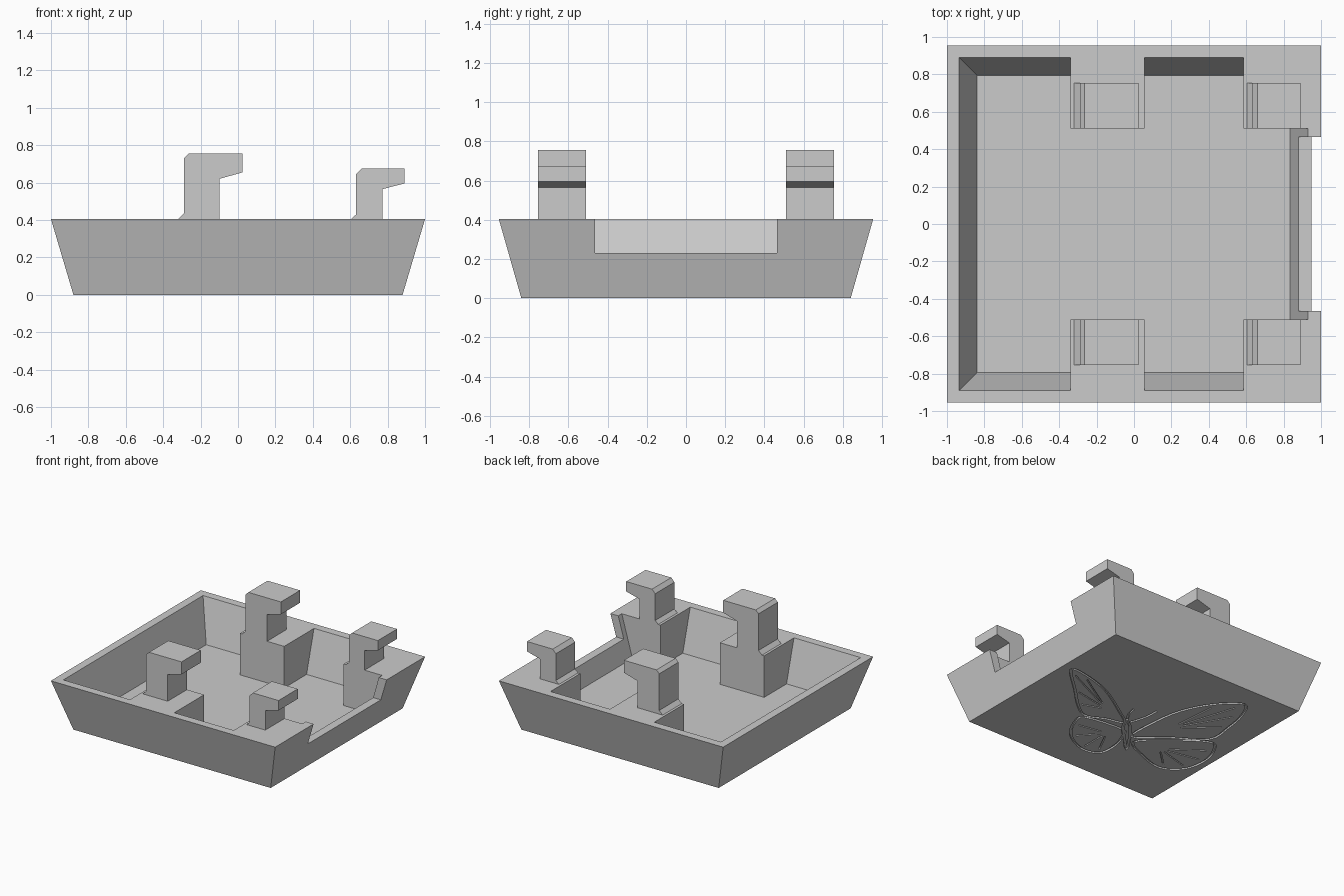
import bpy, bmesh
from mathutils import Vector

if "Cube" in bpy.data.objects:
    bpy.data.objects.remove(bpy.data.objects["Cube"])

grey = bpy.data.materials.new("light_grey")
grey.use_nodes = True
GREY = (0.6, 0.6, 0.6, 1)
grey.diffuse_color = GREY
grey.node_tree.nodes["Principled BSDF"].inputs["Base Color"].default_value = GREY


def make_object(name, bm):
    """Finish a closed solid with its faces turned outwards."""
    bm.normal_update()
    bmesh.ops.recalc_face_normals(bm, faces=bm.faces)
    if bm.calc_volume(signed=True) < 0:
        bmesh.ops.reverse_faces(bm, faces=bm.faces)
    mesh = bpy.data.meshes.new(name)
    bm.to_mesh(mesh)
    bm.free()
    mesh.materials.append(grey)
    ob = bpy.data.objects.new(name, mesh)
    bpy.context.collection.objects.link(ob)
    return ob


def loft(name, lower, upper):
    """Closed solid between two matching outlines."""
    bm = bmesh.new()
    a = [bm.verts.new(p) for p in lower]
    b = [bm.verts.new(p) for p in upper]
    n = len(a)
    bm.faces.new(a[::-1])
    bm.faces.new(b)
    for i in range(n):
        j = (i + 1) % n
        bm.faces.new((a[i], a[j], b[j], b[i]))
    return make_object(name, bm)


def rect(x0, x1, y0, y1, z):
    return [(x0, y0, z), (x1, y0, z), (x1, y1, z), (x0, y1, z)]


def box(name, x0, x1, y0, y1, z0, z1):
    return loft(name, rect(x0, x1, y0, y1, z0), rect(x0, x1, y0, y1, z1))


def cut(target, cutter, self_overlap=False):
    """Subtract a cutter; a cut that would lose faces is undone."""
    before = target.data.copy()
    mod = target.modifiers.new("cut", 'BOOLEAN')
    mod.operation = 'DIFFERENCE'
    mod.solver = 'EXACT'
    mod.use_self = self_overlap
    mod.object = cutter
    bpy.context.view_layer.objects.active = target
    bpy.ops.object.modifier_apply(modifier=mod.name)
    if len(target.data.polygons) < len(before.polygons):
        target.data = before
    bpy.data.objects.remove(cutter)


def smooth_path(points, closed, steps=4):
    """Catmull-Rom interpolation through a few points."""
    pts = [Vector(p) for p in points]
    n = len(pts)
    get = (lambda i: pts[i % n]) if closed else (lambda i: pts[max(0, min(n - 1, i))])
    out = []
    for i in range(n if closed else n - 1):
        a, b, c, d = (get(i + k) for k in (-1, 0, 1, 2))
        for s in range(steps):
            t = s / steps
            out.append(0.5 * (2 * b + (c - a) * t + (2 * a - 5 * b + 4 * c - d) * t * t
                              + (3 * b - a - 3 * c + d) * t ** 3))
    return out if closed else out + [pts[-1]]


def groove(points, closed, depth, width):
    """Ribbon-shaped cutter that follows a path on the underside."""
    path = smooth_path(points, closed)
    n = len(path)
    bm = bmesh.new()
    rings = []
    for i, p in enumerate(path):
        before = path[i - 1] if closed or i else p
        after = path[(i + 1) % n] if closed or i < n - 1 else p
        d = (after - before).normalized()
        side = Vector((-d.y, d.x)) * width / 2
        rings.append([bm.verts.new((q.x, q.y, z)) for q, z in
                      ((p - side, -0.02), (p + side, -0.02), (p + side, depth), (p - side, depth))])
    for i in range(n if closed else n - 1):
        a, b = rings[i], rings[(i + 1) % n]
        for k in range(4):
            m = (k + 1) % 4
            bm.faces.new((a[k], a[m], b[m], b[k]))
    if not closed:
        bm.faces.new(rings[0])
        bm.faces.new(rings[-1])
    return make_object("groove_cutter", bm)


# Tapered tray with a hollow that leaves four pedestals standing
RIM = 0.405
tray = loft("tray", rect(-0.88, 0.88, -0.84, 0.84, 0), rect(-1, 1, -0.955, 0.955, RIM))
hollow = loft("hollow_cutter", rect(-0.84, 0.835, -0.795, 0.795, 0.07),
              rect(-0.935, 0.93, -0.89, 0.89, RIM + 0.001))
for x0, x1 in ((-0.34, 0.055), (0.585, 1.1)):
    for y0, y1 in ((-1.1, -0.51), (0.51, 1.1)):
        cut(hollow, box("pedestal_cutter", x0, x1, y0, y1, -0.1, 0.6))
cut(tray, hollow)

# Low notch in the left wall
cut(tray, box("notch_cutter", 0.7, 1.1, -0.465, 0.465, 0.23, 0.6))

# Butterfly engraved in the underside: wings, body and antennae
left_fore = [(.80, .23), (.67, .24), (.41, .16), (.12, -.02), (0, -.115),
             (.14, -.16), (.285, -.22), (.42, -.14), (.58, .015)]
left_hind = [(.27, -.24), (.28, -.35), (.175, -.515), (-.01, -.61),
             (-.15, -.57), (-.167, -.42), (-.12, -.27), (-.05, -.2)]
right_fore = [(-.18, -.24), (-.165, -.015), (-.21, .275), (-.34, .52), (-.51, .66),
              (-.6, .52), (-.64, .31), (-.64, .1), (-.4, -.07)]
right_hind = [(-.67, .07), (-.77, 0), (-.82, -.17), (-.78, -.35), (-.63, -.455),
              (-.42, -.4), (-.24, -.29), (-.42, -.1)]
body = [(.0, -.09), (-.05, -.19), (-.13, -.27), (-.27, -.41), (-.17, -.25), (-.07, -.13)]
antennae = [[(-.03, -.09), (-.07, .04), (-.08, .166)], [(0, -.08), (.05, .0), (.07, .08)]]
grooves = [(w, True, 0.018) for w in (left_fore, left_hind, right_fore, right_hind, body)]
grooves += [(a, False, 0.015) for a in antennae]

# Wing veins run from near each root towards the outer edge
for wing, root, ends in ((left_fore, 4, (0, 1, 8, 7)), (left_hind, 7, (1, 2, 3, 4)),
                         (right_fore, 0, (3, 4, 5, 6)), (right_hind, 6, (1, 2, 3, 4))):
    centre = sum((Vector(p) for p in wing), Vector((0, 0))) / len(wing)
    for e in ends:
        tip = Vector(wing[e]).lerp(centre, 0.2)
        start = Vector(wing[root]).lerp(centre, 0.6).lerp(tip, 0.2)
        grooves.append(([start, tip], False, 0.01))
for i, (points, closed, width) in enumerate(grooves):
    cut(tray, groove(points, closed, 0.014 + i * 0.0001, width), True)

# Overhanging hooks standing on the pedestals
tall_hook = [(-.32, RIM), (-.29, .435), (-.29, .73), (-.265, .755), (.025, .755),
             (.025, .655), (-.098, .62), (-.098, RIM)]
short_hook = [(.605, RIM), (.632, .43), (.632, .645), (.66, .675), (.89, .675),
              (.89, .595), (.772, .565), (.772, RIM)]
for name, profile in (("tall_hook", tall_hook), ("short_hook", short_hook)):
    for end, s in (("front", -1), ("back", 1)):
        loft(f"{end}_{name}", [(x, s * 0.51, z) for x, z in profile],
             [(x, s * 0.755, z) for x, z in profile])
